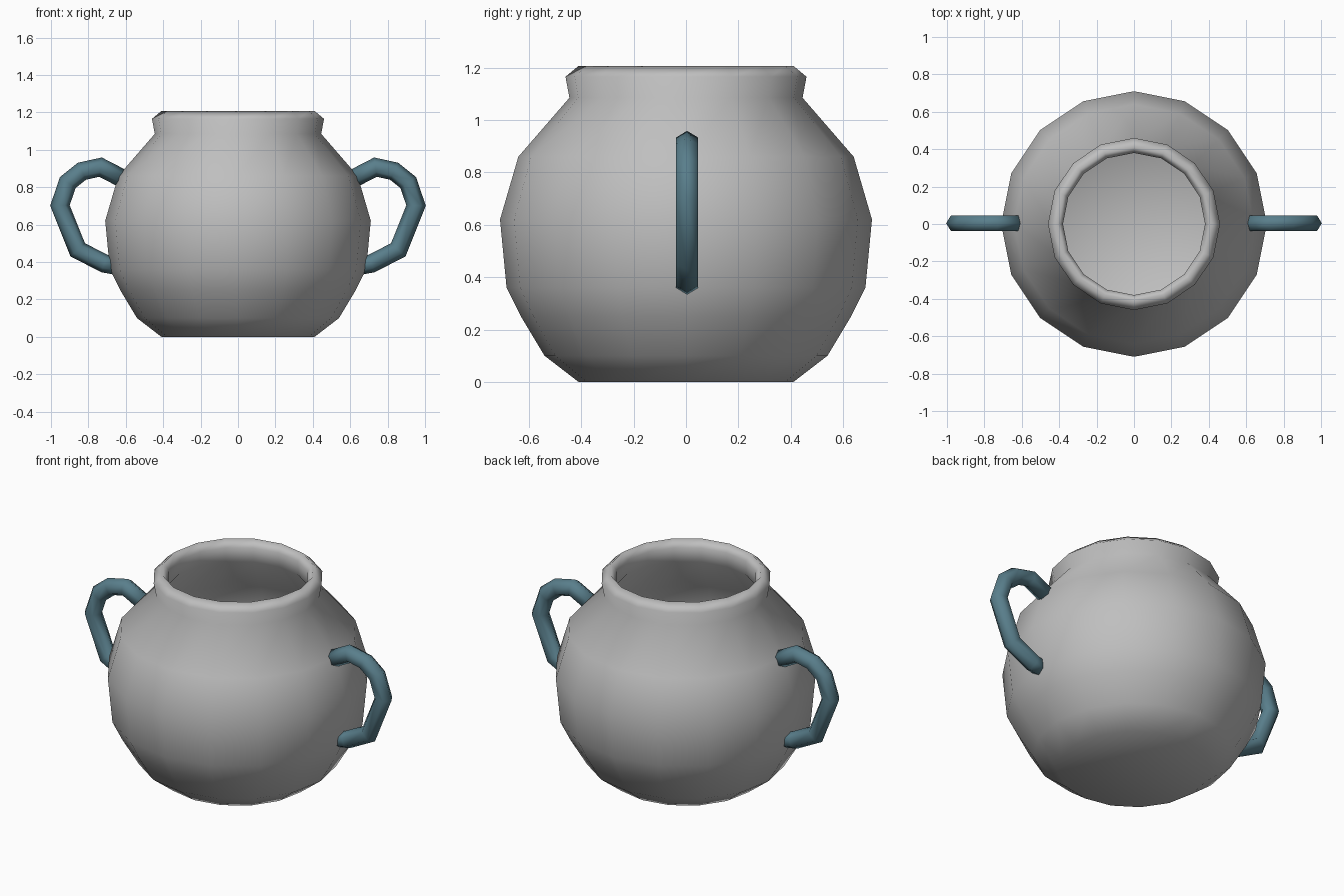
import bpy, bmesh, math
from mathutils import Vector

cube = bpy.data.objects.get("Cube")
if cube:
    bpy.data.objects.remove(cube, do_unlink=True)


def make_material(name, color):
    mat = bpy.data.materials.new(name)
    mat.use_nodes = True
    mat.diffuse_color = color
    mat.node_tree.nodes["Principled BSDF"].inputs["Base Color"].default_value = color
    return mat


def finish(bm, name, mat):
    bmesh.ops.recalc_face_normals(bm, faces=bm.faces)
    for face in bm.faces:
        face.smooth = True
    mesh = bpy.data.meshes.new(name)
    bm.to_mesh(mesh)
    bm.free()
    mesh.materials.append(mat)
    obj = bpy.data.objects.new(name, mesh)
    bpy.context.collection.objects.link(obj)
    return obj


def bridge(bm, a, b):
    n = len(a)
    for i in range(n):
        bm.faces.new((a[i], a[(i + 1) % n], b[(i + 1) % n], b[i]))


def lathe(name, profile, sides, mat):
    """Closed shell of revolution; the profile starts and ends on the axis."""
    bm = bmesh.new()
    rings = [[bm.verts.new((r * math.cos(math.tau * i / sides),
                            r * math.sin(math.tau * i / sides), z))
              for i in range(sides)] for r, z in profile[1:-1]]
    for a, b in zip(rings, rings[1:]):
        bridge(bm, a, b)
    for ring, (r, z) in ((rings[0], profile[0]), (rings[-1], profile[-1])):
        tip = bm.verts.new((0, 0, z))
        for i in range(sides):
            bm.faces.new((ring[i], ring[(i + 1) % sides], tip))
    return finish(bm, name, mat)


def tube(name, path, radius, side, mat):
    """Six-sided mitred tube along a path in the xz plane, mirrored by side."""
    bm = bmesh.new()
    pts = [Vector((side * x, 0.004, z)) for x, z in path]
    rings = []
    for i, p in enumerate(pts):
        before = (p - pts[max(i - 1, 0)]).normalized()
        after = (pts[min(i + 1, len(pts) - 1)] - p).normalized()
        t = (before + after).normalized()
        miter = 1 / max(t.dot(after if after.length else before), 0.7)
        out = Vector((-t.z, 0, t.x)) * miter
        rings.append([bm.verts.new(p + radius * (out * math.cos(math.tau * k / 6)
                      + Vector((0, math.sin(math.tau * k / 6), 0))))
                      for k in range(6)])
    for a, b in zip(rings, rings[1:]):
        bridge(bm, a, b)
    bm.faces.new(rings[0])
    bm.faces.new(rings[-1])
    return finish(bm, name, mat)


grey = make_material("light grey clay", (0.52, 0.52, 0.52, 1))
teal = make_material("teal glaze", (0.10, 0.21, 0.26, 1))

# Pot: outer wall, rolled rim, then inner wall down to the floor
outer = [(0, 0), (0.41, 0), (0.54, 0.1), (0.63, 0.25), (0.685, 0.36),
         (0.71, 0.62), (0.64, 0.86), (0.445, 1.085)]
rim = [(0.46, 1.165), (0.41, 1.207), (0.38, 1.165)]
inner = [(0.385, 1.08), (0.585, 0.84), (0.655, 0.62), (0.63, 0.37),
         (0.5, 0.14), (0.38, 0.05), (0, 0.05)]
lathe("pot_body", outer + rim + inner, 16, grey)

# Handles: one loop on each side
loop = [(0.615, 0.845), (0.735, 0.907), (0.835, 0.885), (0.91, 0.825),
        (0.952, 0.702), (0.857, 0.465), (0.715, 0.392), (0.65, 0.38)]
for name, side in (("left_handle", 1), ("right_handle", -1)):
    tube(name, loop, 0.049, side, teal)
